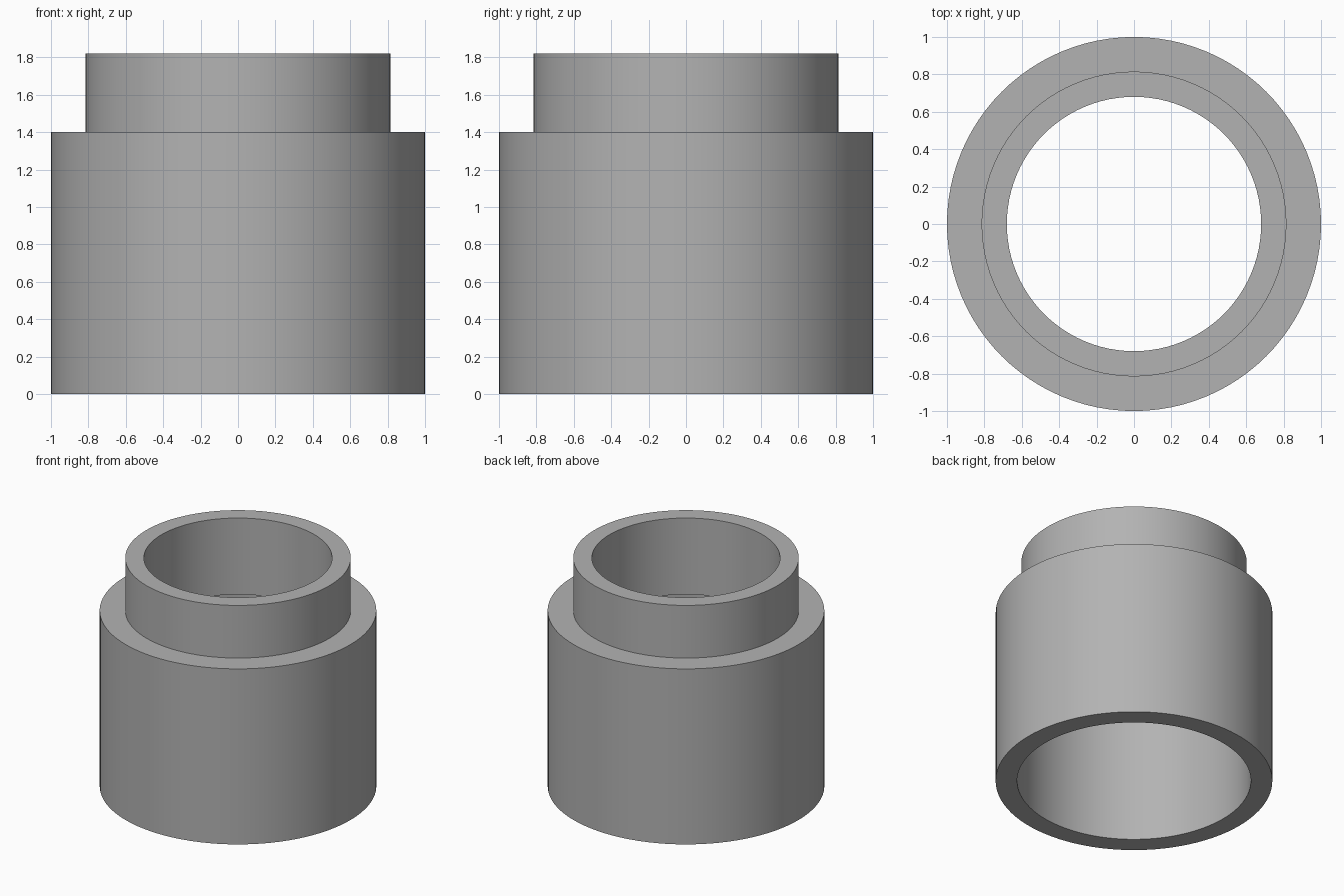
import bpy
import math
import bmesh

if "Cube" in bpy.data.objects:
    bpy.data.objects.remove(bpy.data.objects["Cube"], do_unlink=True)

SEGMENTS = 96

# Plain grey material
grey = bpy.data.materials.new("grey")
grey.use_nodes = True
colour = (0.45, 0.45, 0.45, 1)
grey.diffuse_color = colour
grey.node_tree.nodes["Principled BSDF"].inputs["Base Color"].default_value = colour


def lathe(name, profile):
    """Spin a closed (radius, height) profile around the z axis."""
    bm = bmesh.new()
    verts = [bm.verts.new((r, 0, z)) for r, z in profile]
    edges = [bm.edges.new((v, verts[(i + 1) % len(verts)])) for i, v in enumerate(verts)]
    bmesh.ops.spin(bm, geom=verts + edges, axis=(0, 0, 1), cent=(0, 0, 0),
                   angle=2 * math.pi, steps=SEGMENTS, use_merge=True)
    bmesh.ops.remove_doubles(bm, verts=bm.verts, dist=0.0001)
    bmesh.ops.recalc_face_normals(bm, faces=bm.faces)
    mesh = bpy.data.meshes.new(name)
    bm.to_mesh(mesh)
    bm.free()
    mesh.materials.append(grey)
    obj = bpy.data.objects.new(name, mesh)
    bpy.context.collection.objects.link(obj)
    bpy.context.view_layer.objects.active = obj
    obj.select_set(True)
    bpy.ops.object.shade_smooth_by_angle(angle=math.radians(30))
    obj.select_set(False)


# Stepped sleeve: wide socket below, narrow collar above, shoulder inside
lathe("stepped_sleeve", [
    (1.0, 0), (1.0, 1.4), (0.815, 1.4), (0.815, 1.82),
    (0.68, 1.82), (0.68, 1.21), (0.845, 1.21), (0.845, 0),
])
